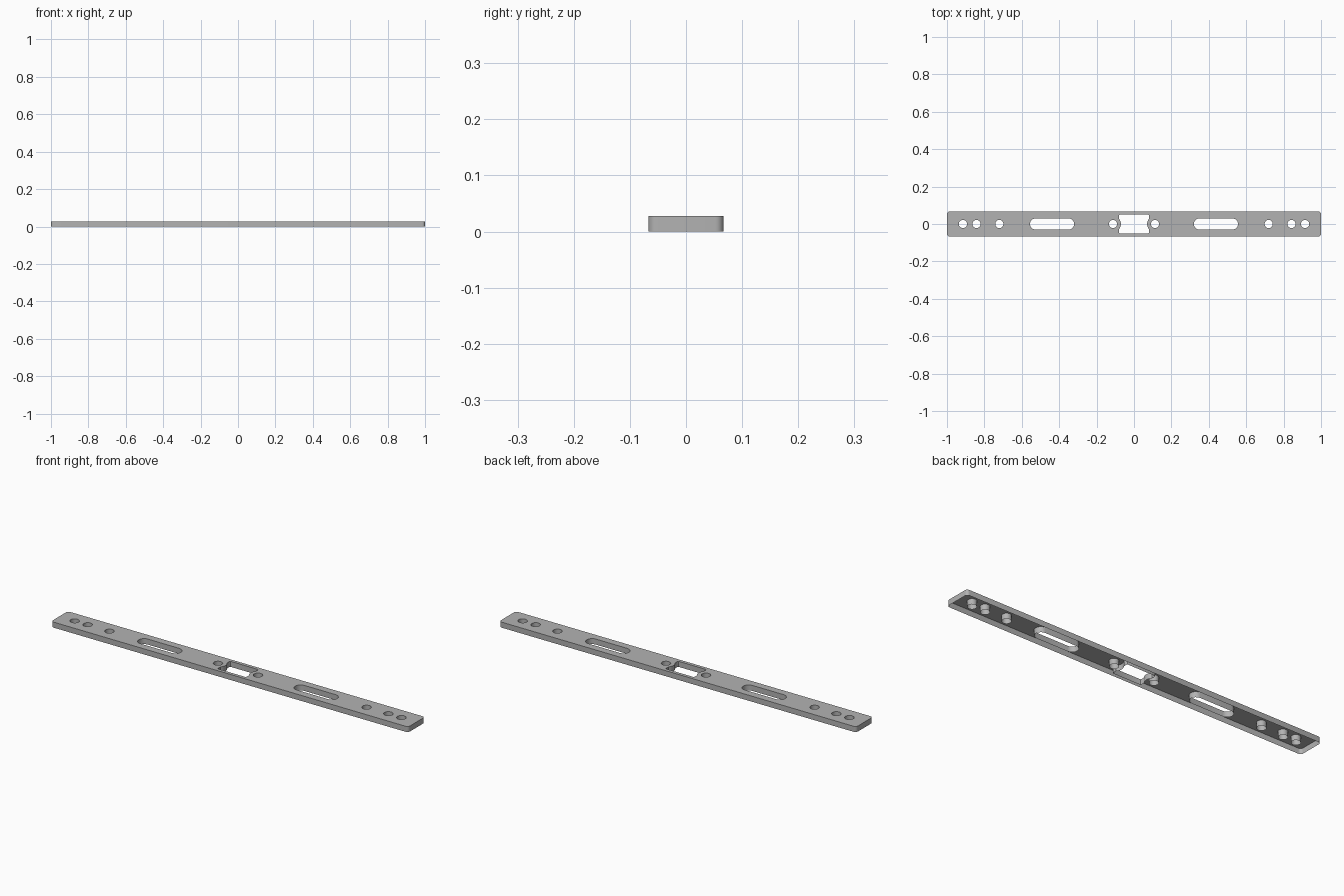
import bpy
import bmesh
from math import sin, cos, pi, acos
from mathutils import Vector

cube = bpy.data.objects.get("Cube")
if cube:
    bpy.data.objects.remove(cube, do_unlink=True)

HEIGHT = 0.028


def arc(cx, cy, r, start, end, steps):
    return [(cx + r * cos(start + (end - start) * i / steps),
             cy + r * sin(start + (end - start) * i / steps)) for i in range(steps + 1)]


def circle(cx, r=0.022, steps=24):
    return arc(cx, 0, r, 0, 2 * pi, steps)[:-1]


def slot(cx, half_length=0.118, r=0.03):
    d = half_length - r
    return arc(cx + d, 0, r, -pi / 2, pi / 2, 12) + arc(cx - d, 0, r, pi / 2, 3 * pi / 2, 12)


def half_turn(points):
    # complete an outline from its right half
    return points + [(-x, -y) for x, y in points]


def rounded_bar(hx, hy, r):
    return half_turn(arc(hx - r, r - hy, r, -pi / 2, 0, 6) + arc(hx - r, hy - r, r, 0, pi / 2, 6))


def window(hx, hy, r, boss_x, boss_r):
    # rectangular opening with a round boss bulging in at each end
    a = acos((boss_x - hx) / boss_r)
    return half_turn(arc(hx - r, r - hy, r, -pi / 2, 0, 3)
                     + arc(boss_x, 0, boss_r, pi + a, pi - a, 10)
                     + arc(hx - r, hy - r, r, 0, pi / 2, 3))


# outlines of the bar and all its openings
outlines = [rounded_bar(1.0, 0.067, 0.015), window(0.08, 0.05, 0.004, 0.112, 0.042)]
for side in (-1, 1):
    outlines.append(slot(side * 0.438))
    outlines += [circle(side * x) for x in (0.112, 0.72, 0.842, 0.915)]

# top plate with openings
bm = bmesh.new()
edges = []
for outline in outlines:
    verts = [bm.verts.new((x, y, HEIGHT)) for x, y in outline]
    edges += [bm.edges.new((verts[i - 1], verts[i])) for i in range(len(verts))]
bmesh.ops.triangle_fill(bm, use_beauty=True, use_dissolve=False, edges=edges, normal=Vector((0, 0, 1)))
top_faces = list(bm.faces)

# thin skirt and sleeves hanging from every outline, open underneath
walls = bmesh.ops.extrude_edge_only(bm, edges=edges)
for item in walls["geom"]:
    if isinstance(item, bmesh.types.BMVert):
        item.co.z = 0
bmesh.ops.recalc_face_normals(bm, faces=bm.faces)
if top_faces[0].normal.z < 0:
    bmesh.ops.reverse_faces(bm, faces=bm.faces)

mesh = bpy.data.meshes.new("slotted_bar")
bm.to_mesh(mesh)
bm.free()
bar = bpy.data.objects.new("slotted_bar", mesh)
bpy.context.collection.objects.link(bar)

# plain grey finish
grey = bpy.data.materials.new("grey")
grey.use_nodes = True
colour = (0.45, 0.45, 0.45, 1)
grey.diffuse_color = colour
grey.node_tree.nodes["Principled BSDF"].inputs["Base Color"].default_value = colour
mesh.materials.append(grey)

bpy.ops.object.select_all(action="DESELECT")
bar.select_set(True)
bpy.context.view_layer.objects.active = bar
bpy.ops.object.shade_smooth_by_angle(angle=pi / 6)
